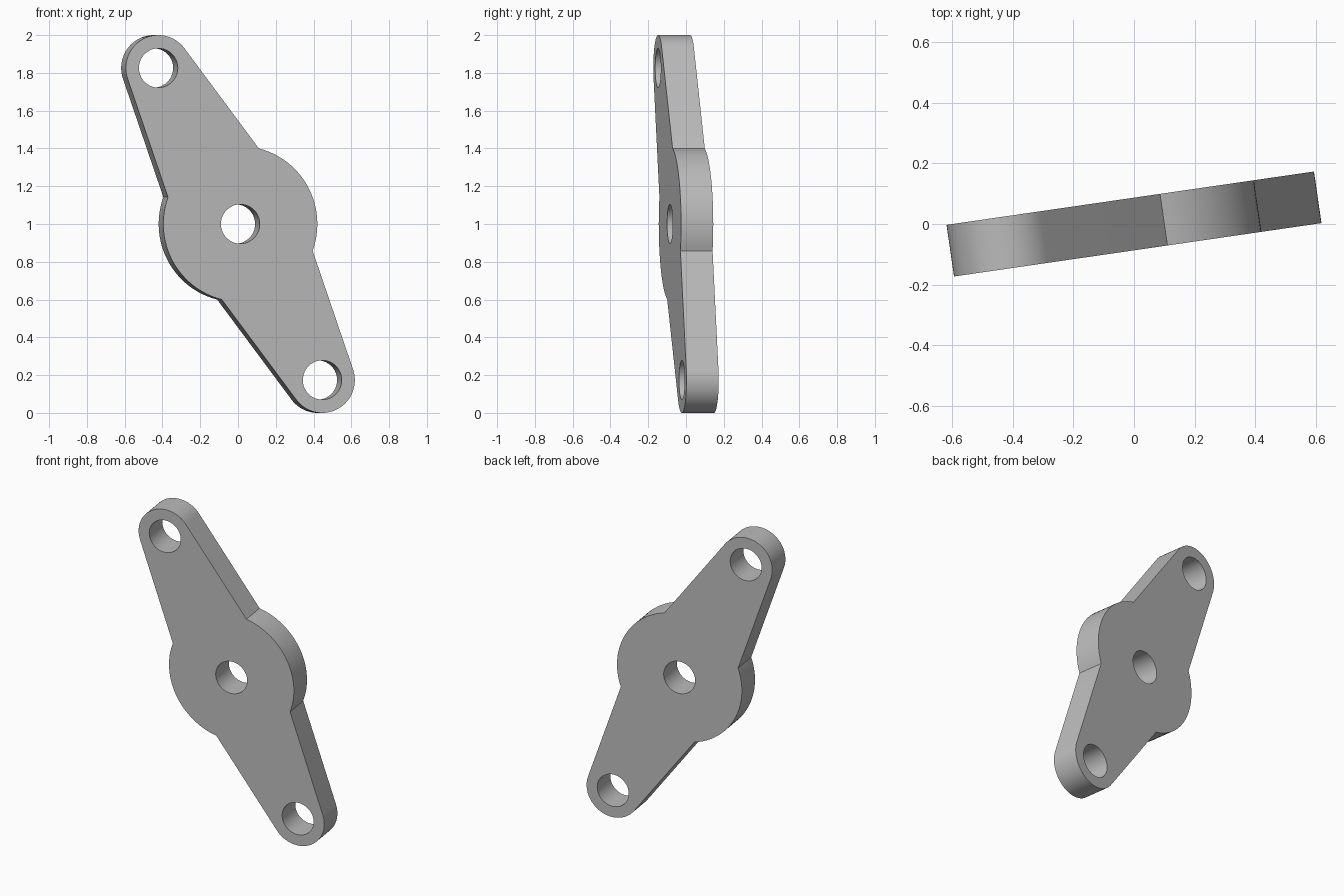
import bpy
import bmesh
from math import pi, sin, cos, atan2, acos, hypot, radians
from mathutils import Matrix, Vector

cube = bpy.data.objects.get("Cube")
if cube:
    bpy.data.objects.remove(cube, do_unlink=True)

# Plate dimensions
THICKNESS = 0.172
HUB_RADIUS = 0.412
END_RADIUS = 0.174
HOLE_RADIUS = 0.104
END_X, END_Z = -0.4385, 0.826
NECK_ANGLE = radians(41.9)   # where the arms meet the hub
TURN = radians(8.26)

reach = hypot(END_X, END_Z)
lean = atan2(END_Z, END_X)


def arc(centre, radius, start, stop, steps):
    return [Vector((centre + radius * cos(start + (stop - start) * i / steps),
                    radius * sin(start + (stop - start) * i / steps)))
            for i in range(steps + 1)]


# Angle at which the straight arm edge touches the round end
dx = HUB_RADIUS * cos(NECK_ANGLE) - reach
dy = HUB_RADIUS * sin(NECK_ANGLE)
touch = atan2(dy, dx) - acos(END_RADIUS / hypot(dx, dy))

# Half outline along the arm axis, then the same half turned around
half = arc(reach, END_RADIUS, -touch, touch, 32)
half += arc(0, HUB_RADIUS, NECK_ANGLE, pi - NECK_ANGLE, 24)
loops = [half + [-p for p in half]]

# Bolt holes at the hub and both ends
for centre in (-reach, 0, reach):
    loops.append(arc(centre, HOLE_RADIUS, 0, 2 * pi, 48)[:-1])

# Fill the profile around the holes and extrude it
bm = bmesh.new()
spin = Matrix.Rotation(lean, 2)
for loop in loops:
    points = [spin @ p for p in loop]
    verts = [bm.verts.new((p.x, -THICKNESS / 2, p.y)) for p in points]
    for i, v in enumerate(verts):
        bm.edges.new((verts[i - 1], v))
bmesh.ops.triangle_fill(bm, edges=bm.edges[:], use_beauty=True, normal=(0, -1, 0))
grown = bmesh.ops.extrude_face_region(bm, geom=bm.faces[:])["geom"]
back = [g for g in grown if isinstance(g, bmesh.types.BMVert)]
bmesh.ops.translate(bm, verts=back, vec=(0, THICKNESS, 0))
bmesh.ops.recalc_face_normals(bm, faces=bm.faces[:])

mesh = bpy.data.meshes.new("lever_plate")
bm.to_mesh(mesh)
bm.free()
plate = bpy.data.objects.new("lever_plate", mesh)
bpy.context.collection.objects.link(plate)
plate.location.z = 1
plate.rotation_euler.z = TURN

# Plain grey material
grey = bpy.data.materials.new("grey_metal")
grey.use_nodes = True
colour = (0.5, 0.5, 0.5, 1)
grey.diffuse_color = colour
grey.node_tree.nodes["Principled BSDF"].inputs["Base Color"].default_value = colour
mesh.materials.append(grey)

bpy.ops.object.select_all(action="DESELECT")
plate.select_set(True)
bpy.context.view_layer.objects.active = plate
bpy.ops.object.shade_smooth_by_angle(angle=radians(20))
